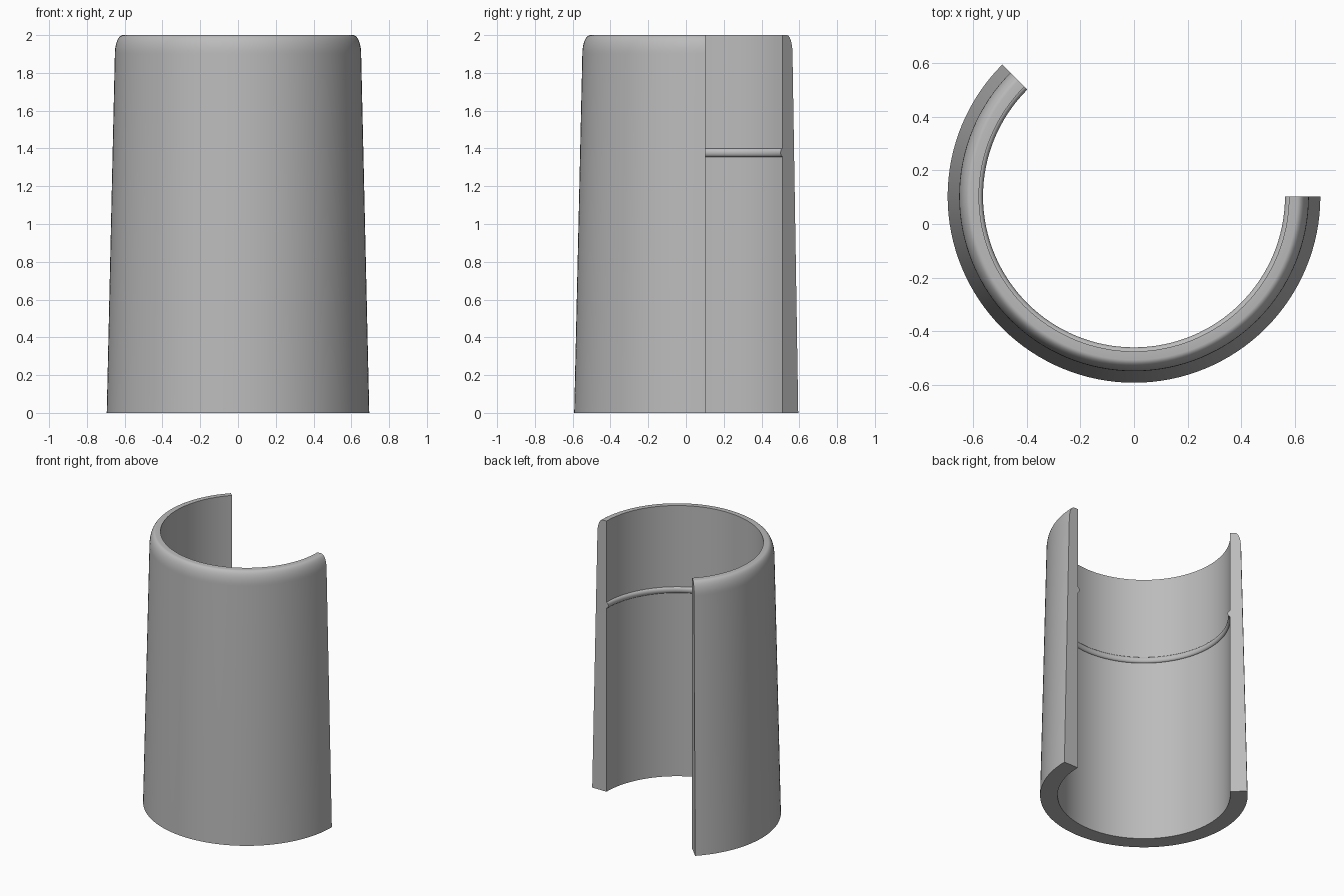
import bpy, bmesh, math
from mathutils import Matrix, Vector

cube = bpy.data.objects.get("Cube")
if cube:
    bpy.data.objects.remove(cube, do_unlink=True)

CENTRE_Y = 0.103
START, SWEEP, STEPS = math.radians(135), math.radians(225), 80
WALL = 0.578

grey = bpy.data.materials.new("plain grey")
grey.use_nodes = True
colour = (0.5, 0.5, 0.5, 1)
grey.diffuse_color = colour
grey.node_tree.nodes["Principled BSDF"].inputs["Base Color"].default_value = colour


def arc(cx, cz, rx, rz, a0, a1, n):
    """Points (radius, height) along part of an ellipse."""
    angles = [math.radians(a0 + (a1 - a0) * i / n) for i in range(n + 1)]
    return [(cx + rx * math.cos(a), cz + rz * math.sin(a)) for a in angles]


# Wall section: tapered outside, rounded rim, straight bore with a bead
profile = [(WALL, 0), (0.695, 0)]
profile += arc(0.61, 1.9, 0.042, 0.1, 0, 90, 10)
profile += [(WALL, 2)]
profile += arc(WALL, 1.378, 0.015, 0.022, 90, 270, 10)

# Sweep the section around the axis, leaving an open gap at the back
bm = bmesh.new()
verts = [bm.verts.new((r, 0, z)) for r, z in profile]
section = bm.faces.new(verts)
bmesh.ops.rotate(bm, verts=verts, matrix=Matrix.Rotation(START, 3, "Z"))
bmesh.ops.spin(bm, geom=[section] + section.edges[:] + verts, cent=Vector(),
               axis=(0, 0, 1), angle=SWEEP, steps=STEPS, use_duplicate=False)

# Close the starting cut if the sweep consumed its face
open_edges = [e for e in bm.edges if e.is_boundary]
if open_edges:
    bmesh.ops.holes_fill(bm, edges=open_edges, sides=0)
bmesh.ops.translate(bm, verts=bm.verts, vec=(0, CENTRE_Y, 0))
bmesh.ops.recalc_face_normals(bm, faces=bm.faces)

mesh = bpy.data.meshes.new("open_sleeve")
bm.to_mesh(mesh)
bm.free()
mesh.materials.append(grey)
sleeve = bpy.data.objects.new("open_sleeve", mesh)
bpy.context.collection.objects.link(sleeve)

# Smooth curved walls, crisp cut ends
bpy.context.view_layer.objects.active = sleeve
sleeve.select_set(True)
bpy.ops.object.shade_smooth_by_angle(angle=math.radians(35))
